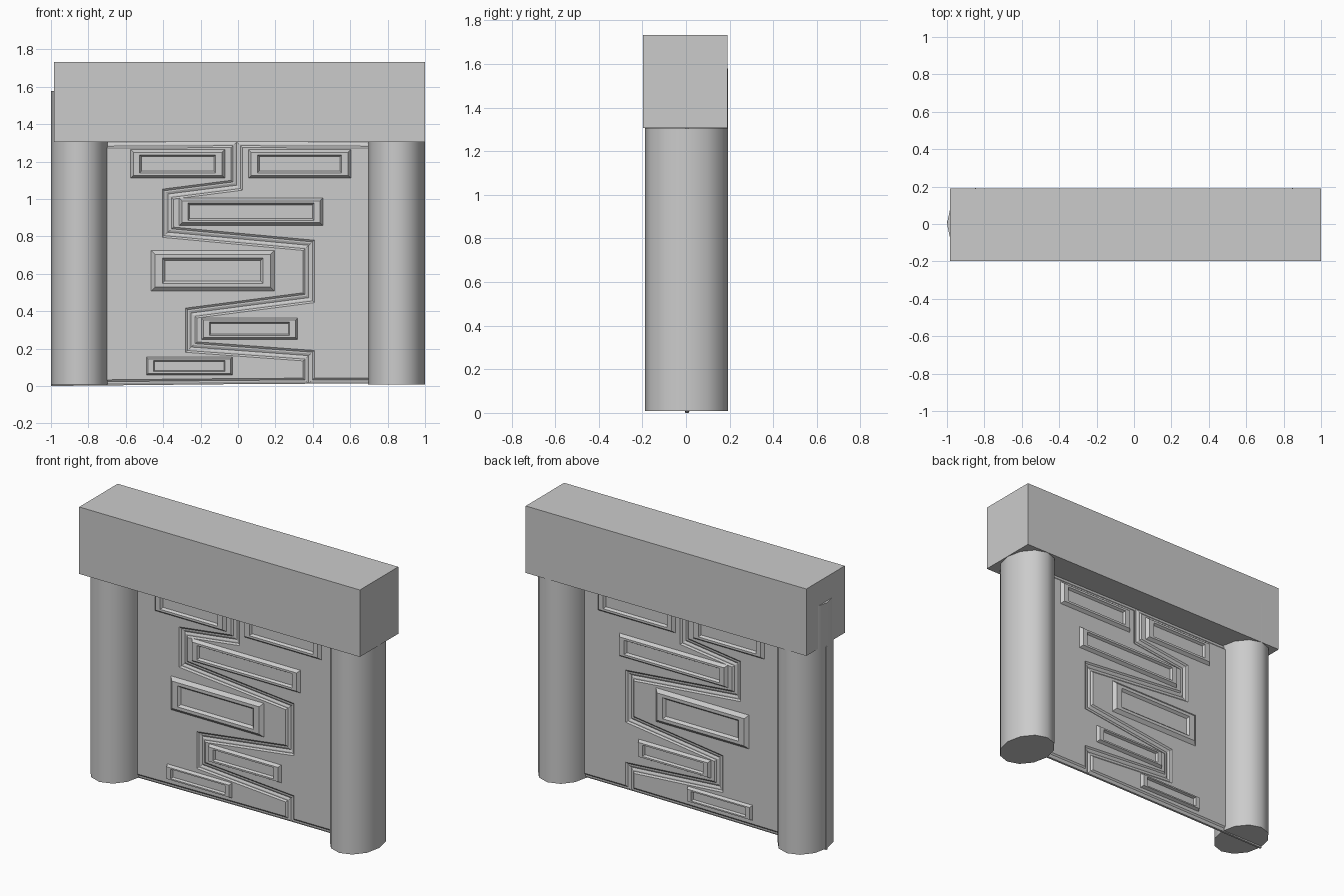
import bpy, bmesh, math

cube = bpy.data.objects.get("Cube")
if cube:
    bpy.data.objects.remove(cube)

stone = bpy.data.materials.new("grey stone")
stone.use_nodes = True
stone.diffuse_color = (0.6, 0.6, 0.6, 1)
stone.node_tree.nodes["Principled BSDF"].inputs["Base Color"].default_value = (0.6, 0.6, 0.6, 1)


def prism(name, outline, y, half_depth, steps):
    """Extrude an x-z outline through y, then inset both caps by (width, rise, extra x) steps."""
    bm = bmesh.new()
    front = [bm.verts.new((x, y - half_depth, z)) for x, z in outline]
    back = [bm.verts.new((x, y + half_depth, z)) for x, z in outline]
    caps = [bm.faces.new(front), bm.faces.new(back[::-1])]
    n = len(outline)
    for i in range(n):
        j = (i + 1) % n
        bm.faces.new((front[j], front[i], back[i], back[j]))
    bmesh.ops.recalc_face_normals(bm, faces=bm.faces)
    for cap in caps:
        for width, rise, extra in steps:
            bmesh.ops.inset_region(bm, faces=[cap], thickness=width, depth=rise,
                                   use_even_offset=True)
            if extra:
                middle = cap.calc_center_median().x
                for v in cap.verts:
                    v.co.x += math.copysign(extra, middle - v.co.x)
    mesh = bpy.data.meshes.new(name)
    bm.to_mesh(mesh)
    bm.free()
    mesh.materials.append(stone)
    obj = bpy.data.objects.new(name, mesh)
    bpy.context.collection.objects.link(obj)


def rect(x0, x1, z0, z1):
    return [(x0, z0), (x1, z0), (x1, z1), (x0, z1)]


# Lintel across the top
prism("lintel", rect(-0.985, 1.0, 1.305, 1.733), -0.003, 0.194, [])

# Oval pillars, the right one running up through the lintel
for side, x, top in (("right", -0.848, 1.578), ("left", 0.847, 1.304)):
    base = 0.008
    bpy.ops.mesh.primitive_cylinder_add(vertices=12, radius=1, depth=top - base,
                                        location=(x, 0.002, (top + base) / 2))
    pillar = bpy.context.object
    pillar.name = side + "_pillar"
    pillar.scale = (0.152, 0.19, 1)
    bpy.ops.object.transform_apply(location=False, rotation=False, scale=True)
    bpy.ops.object.shade_smooth_by_angle(angle=math.radians(40))
    pillar.data.materials.append(stone)

# Two interlocking door leaves meeting at a zigzag seam
door_y = 0.005
seam = [(-0.007, 1.305), (-0.007, 1.073), (-0.375, 1.026), (-0.375, 0.822),
        (0.378, 0.752), (0.378, 0.472), (-0.25, 0.39), (-0.25, 0.208),
        (0.378, 0.162), (0.378, 0.012)]
bevel = [(0.012, 0.006, 0), (0.008, 0, 0), (0.01, 0.008, 0)]
prism("right_door", [(-1, 1.3), (-1, 0), (0, 0.01)] + seam[::-1], door_y, 0.007, bevel)
prism("left_door", seam + [(0.995, 0.012), (0.995, 1.3)], door_y, 0.007, bevel)

# Raised frames with sunken centres, on both faces of the doors
panels = [(-0.575, -0.07, 1.11, 1.265), (0.055, 0.604, 1.11, 1.265),
          (-0.315, 0.454, 0.858, 1.005), (-0.465, 0.195, 0.507, 0.725),
          (-0.195, 0.318, 0.248, 0.363), (-0.49, -0.03, 0.058, 0.155)]
for number, bounds in enumerate(panels, 1):
    h = bounds[3] - bounds[2]
    prism(f"door_panel_{number}", rect(*bounds), door_y, 0.02,
          [(0.1 * h, 0.02, 0), (0.09 * h, 0, 0.02), (0.06 * h, -0.015, 0)])
